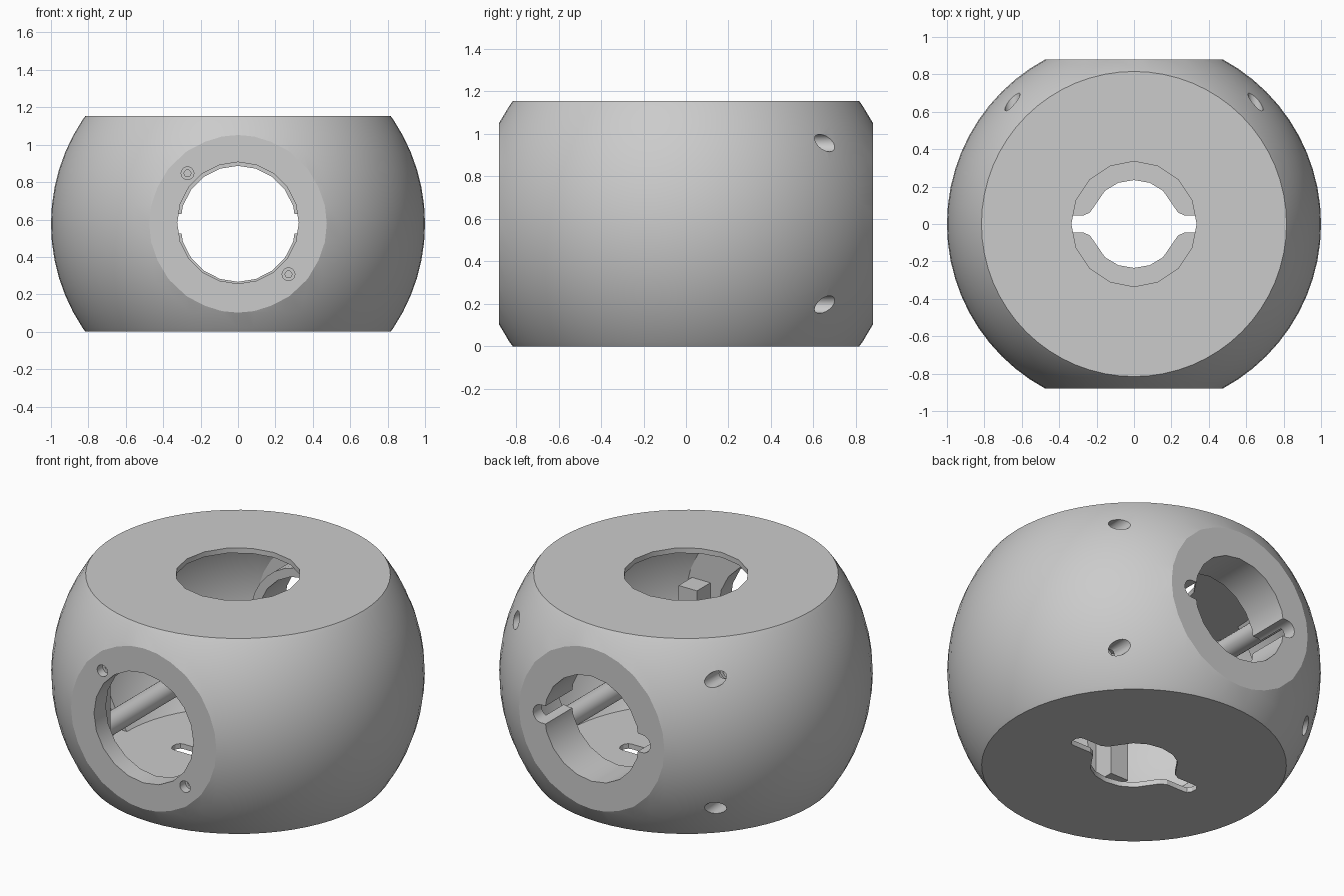
import bpy, bmesh, math
from mathutils import Vector

MID = 0.577          # height of the sphere centre
TOP = MID * 2

if "Cube" in bpy.data.objects:
    bpy.data.objects.remove(bpy.data.objects["Cube"], do_unlink=True)

grey = bpy.data.materials.new("matte grey")
grey.use_nodes = True
grey.diffuse_color = (0.6, 0.6, 0.6, 1)
grey.node_tree.nodes["Principled BSDF"].inputs["Base Color"].default_value = (0.6, 0.6, 0.6, 1)


def finish(name, bm):
    bmesh.ops.recalc_face_normals(bm, faces=bm.faces)
    mesh = bpy.data.meshes.new(name)
    bm.to_mesh(mesh)
    bm.free()
    mesh.materials.append(grey)
    obj = bpy.data.objects.new(name, mesh)
    bpy.context.collection.objects.link(obj)
    return obj


def clipped_sphere(name, radius, z_low, z_high, y_low, y_high):
    """Sphere with flat sliced sides."""
    bm = bmesh.new()
    bmesh.ops.create_uvsphere(bm, u_segments=64, v_segments=32, radius=radius)
    bmesh.ops.translate(bm, verts=bm.verts, vec=(0, 0, MID))
    for co, no in (((0, 0, z_low), (0, 0, -1)), ((0, 0, z_high), (0, 0, 1)),
                   ((0, y_low, 0), (0, -1, 0)), ((0, y_high, 0), (0, 1, 0))):
        geom = bm.verts[:] + bm.edges[:] + bm.faces[:]
        bmesh.ops.bisect_plane(bm, geom=geom, dist=1e-5, plane_co=co, plane_no=no, clear_outer=True)
        rim = [e for e in bm.edges if e.is_boundary]
        bmesh.ops.holes_fill(bm, edges=rim, sides=0)
    return finish(name, bm)


def prism(name, outline, axis, start, end):
    """Extrude a 2D outline along y (outline in x, z) or z (outline in x, y)."""
    bm = bmesh.new()
    place = (lambda u, v: (u, start, v)) if axis == "y" else (lambda u, v: (u, v, start))
    face = bm.faces.new([bm.verts.new(place(u, v)) for u, v in outline])
    moved = bmesh.ops.extrude_face_region(bm, geom=[face])["geom"]
    step = Vector((0, end - start, 0)) if axis == "y" else Vector((0, 0, end - start))
    bmesh.ops.translate(bm, verts=[v for v in moved if isinstance(v, bmesh.types.BMVert)], vec=step)
    return finish(name, bm)


def circle(radius, sides, u=0, v=0):
    return [(u + radius * math.cos(math.tau * i / sides),
             v + radius * math.sin(math.tau * i / sides)) for i in range(sides)]


def rectangle(u, v, width, height):
    w, h = width / 2, height / 2
    return [(u - w, v - h), (u + w, v - h), (u + w, v + h), (u - w, v + h)]


def cut(target, *cutters):
    for cutter in cutters:
        mod = target.modifiers.new("cut", "BOOLEAN")
        mod.operation, mod.solver, mod.object = "DIFFERENCE", "EXACT", cutter
        bpy.context.view_layer.objects.active = target
        bpy.ops.object.modifier_apply(modifier=mod.name)


def discard(*cutters):
    for cutter in cutters:
        bpy.data.objects.remove(cutter, do_unlink=True)


# Hollow housing with flat top, bottom, front and back
housing = clipped_sphere("housing", 1.0, 0, TOP, -0.88, 0.88)
cutters = [
    clipped_sphere("back_cavity", 0.91, 0.03, TOP - 0.03, -0.5, 0.8),
    clipped_sphere("front_cavity", 0.94, 0.03, TOP - 0.03, -0.77, 0),
    prism("top_hole", circle(0.335, 16), "z", 1, 1.3),
    prism("front_hole", circle(0.325, 20, 0, MID + 0.005), "y", -1, -0.7),
]

# Bottom hole with two slots, from one mirrored quarter outline
quarter = [(0.42, 0.018), (0.405, 0.04), (0.385, 0.045), (0.27, 0.045), (0.235, 0.062),
           (0.195, 0.12), (0.155, 0.178), (0.085, 0.22)]
upper = quarter + [(0, 0.235)] + [(-x, y) for x, y in reversed(quarter)]
cutters.append(prism("bottom_slot", upper + [(-x, -y) for x, y in upper], "z", -0.1, 0.1))

# Countersunk screw holes on the front
for side in (-1, 1):
    x, z = 0.27 * side, MID - 0.27 * side
    cutters.append(prism("screw_recess", circle(0.034, 20, x, z), "y", -1, -0.83))
    cutters.append(prism("screw_hole", circle(0.018, 16, x, z), "y", -0.9, -0.7))

cut(housing, *cutters)
discard(*cutters)

# Back collar and back opening with two rounded ears
collar = prism("back_collar", circle(0.36, 32, 0, MID), "y", 0.63, 0.81)
opening = prism("back_opening", circle(0.31, 20, 0, MID), "y", 0.5, 1)
ears = [prism("ear_bar", rectangle(0, MID, 0.66, 0.106), "y", 0.5, 1)]
ears += [prism("ear_end", circle(0.053, 16, 0.33 * s, MID), "y", 0.5, 1) for s in (-1, 1)]
for part in (housing, collar):
    cut(part, opening, *ears)
discard(opening, *ears)

# Four bolt tubes with holes opening through the back
parts = [housing, collar]
for side, word in ((-1, "right"), (1, "left")):
    for level, height in ((-1, "lower"), (1, "upper")):
        x, z = 0.65 * side, MID + 0.38 * level
        tube = prism(f"{height}_{word}_bolt_tube", circle(0.06, 24, x, z), "y", -0.54, 0.53)
        bore = prism("bolt_bore", circle(0.041, 20, x, z), "y", 0.4, 1)
        cut(housing, bore)
        cut(tube, bore)
        discard(bore)
        parts.append(tube)
    # Square block behind the front wall
    parts.append(prism(f"{word}_inner_block", rectangle(0.44 * side, -0.71, 0.12, 0.13),
                       "z", MID - 0.2, MID + 0.13))

bpy.ops.object.select_all(action="DESELECT")
for part in parts:
    part.select_set(True)
bpy.context.view_layer.objects.active = housing
bpy.ops.object.shade_smooth_by_angle(angle=math.radians(25))
